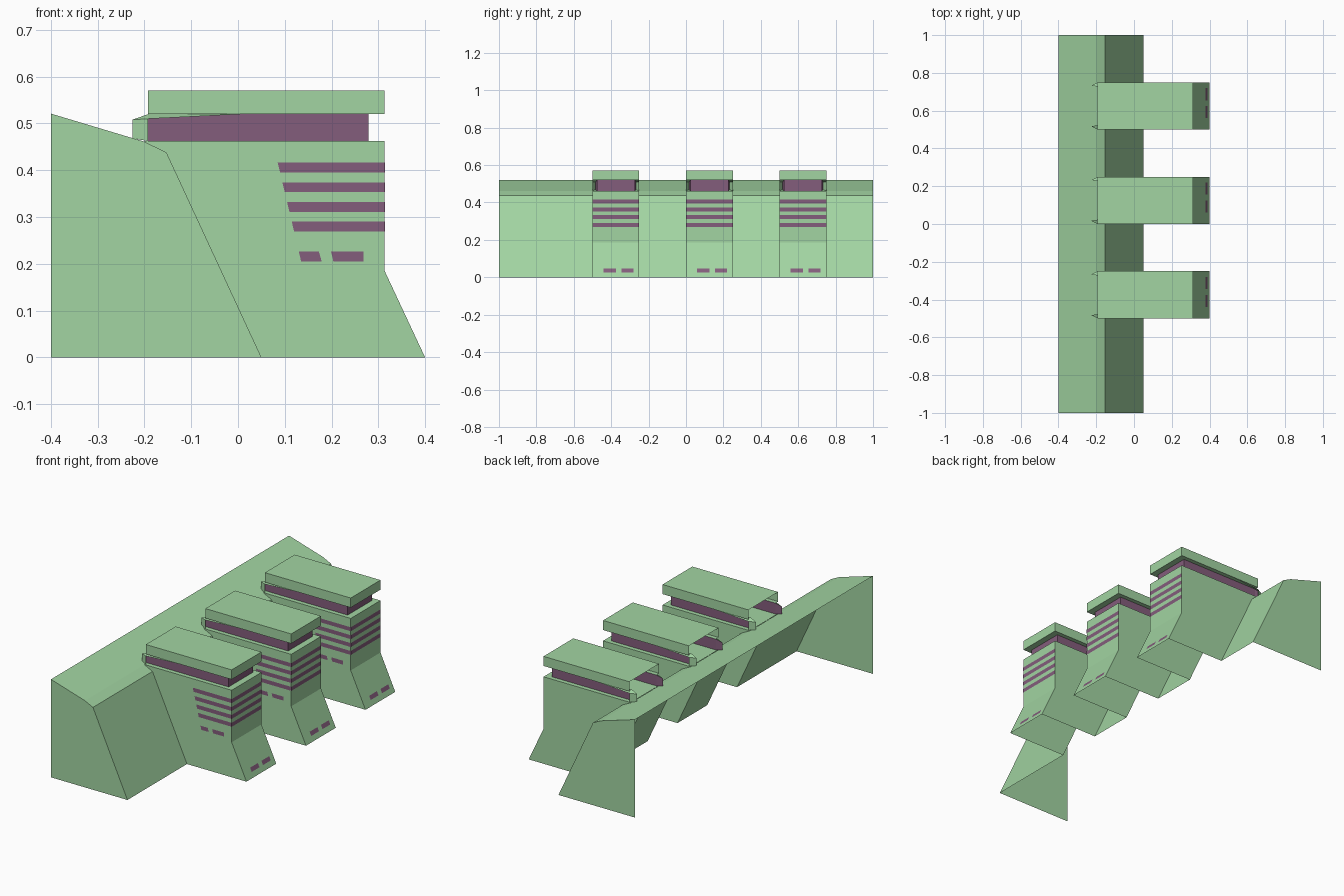
import bpy, bmesh

if "Cube" in bpy.data.objects:
    bpy.data.objects.remove(bpy.data.objects["Cube"])


def material(name, color):
    m = bpy.data.materials.new(name)
    m.diffuse_color = color
    m.use_nodes = True
    m.node_tree.nodes["Principled BSDF"].inputs["Base Color"].default_value = m.diffuse_color
    return m


GREEN = material("green_paint", (0.36, 0.66, 0.36, 1))
PURPLE = material("purple_trim", (0.23, 0.11, 0.20, 1))
STARTS = (-0.5, 0.0, 0.5)      # y where each buttress begins
W = 0.25                       # buttress width
EPS = 0.001                    # lift of painted stripes


def sheet(name, polys, mats, purple=()):
    """Open shell made of flat polygons; indices in purple use the second material."""
    bm = bmesh.new()
    for i, poly in enumerate(polys):
        f = bm.faces.new([bm.verts.new(p) for p in poly])
        f.material_index = 1 if i in purple else 0
    bmesh.ops.remove_doubles(bm, verts=bm.verts, dist=1e-5)
    me = bpy.data.meshes.new(name)
    bm.to_mesh(me)
    bm.free()
    for m in mats:
        me.materials.append(m)
    ob = bpy.data.objects.new(name, me)
    bpy.context.collection.objects.link(ob)
    return ob


def span(a, b, y0, y1):
    """Quad sweeping the xz segment a-b from y0 to y1, facing up/+x for a left of b."""
    return [(a[0], y0, a[1]), (b[0], y0, b[1]), (b[0], y1, b[1]), (a[0], y1, a[1])]


def side(pts, y, flip=False):
    """Flat xz polygon at y; clockwise points, flip to face -y."""
    s = [(x, y, z) for x, z in pts]
    return s[::-1] if flip else s


# Wall shell: open at the back, the bottom and behind each buttress
BACK, RIDGE, LIP, FOOT = (-0.4, 0.521), (-0.2, 0.461), (-0.153, 0.438), (0.05, 0)
end = [(-0.4, 0), BACK, RIDGE, LIP, FOOT]
wall = [span(BACK, RIDGE, -1, 1), side(end, -1, True), side(end, 1)]
edges = [-1] + [v for s in STARTS for v in (s, s + W)] + [1]
for y0, y1 in zip(edges[::2], edges[1::2]):
    wall += [span(RIDGE, LIP, y0, y1), span(LIP, FOOT, y0, y1)]
sheet("wall", wall, [GREEN])

TOP, KNEE, TOE = (0.313, 0.4625), (0.313, 0.186), (0.4, 0)
body = [(-0.2, 0.4625), TOP, KNEE, TOE, FOOT, LIP, RIDGE]
X0, X1, XB = -0.192, 0.313, 0.279      # cap back, cap front, window front
Z0, Z1, Z2 = 0.4625, 0.52, 0.571       # window bottom, cap bottom, cap top
IN = 0.023                             # window inset

for n, s in enumerate(STARTS, 1):
    e = s + W
    a, b = s + IN, e - IN

    # Buttress body, open below and towards the wall
    sheet(f"buttress_{n}", [
        span(body[0], TOP, s, e), span(TOP, KNEE, s, e), span(KNEE, TOE, s, e),
        side(body, s, True), side(body, e)], [GREEN])

    # Recessed window band, open at the back
    band = [(X0, Z0), (X0, Z1), (XB, Z1), (XB, Z0)]
    sheet(f"window_band_{n}", [side(band, a, True), side(band, b),
                               span((XB, Z1), (XB, Z0), a, b)], [PURPLE])

    # Roof slab with overhanging ledge, open at the back
    slab = [(X0, Z1), (X0, Z2), (X1, Z2), (X1, Z1)]
    under = [span((X1, Z1), (XB, Z1), a, b), span((X1, Z1), (X0, Z1), s, a),
             span((X1, Z1), (X0, Z1), b, e)]
    sheet(f"roof_slab_{n}", [span((X0, Z2), (X1, Z2), s, e),
                             span((X1, Z2), (X1, Z1), s, e),
                             side(slab, s, True), side(slab, e)] + under, [GREEN])

    # Small angled fins at the back corners of the window
    for label, y, d in (("front", s, 1), ("rear", e, -1)):
        t, i = y + d * 0.017, y + d * IN
        fin = [
            [(X0, y, Z0), (X0, y, Z1 - 0.01), (-0.226, t, 0.508), (-0.226, t, 0.468)],
            [(X0, y, Z1 - 0.01), (X0, i, Z1), (-0.226, t, 0.508)],
            [(X0, y, Z1 - 0.01), (0.01, y, Z1), (X0, i, Z1)],
            [(X0, i, Z0), (X0, i, Z1), (-0.226, t, 0.508), (-0.226, t, 0.468)]]
        if d > 0:
            fin = [f[::-1] for f in fin[:3]] + [fin[3]]
        else:
            fin[3] = fin[3][::-1]
        sheet(f"window_fin_{label}_{n}", fin, [GREEN, PURPLE], purple=(3,))

    # Painted stripes on the front side and the outer face
    marks = []
    for k in range(4):
        z1 = 0.416 - 0.042 * k
        z0, x = z1 - 0.021, 0.085 + 0.01 * k
        marks.append(side([(x + 0.005, z0), (x, z1), (X1 + EPS, z1), (X1 + EPS, z0)],
                          s - EPS, True))
        marks.append(span((X1 + EPS, z1), (X1 + EPS, z0), s - EPS, e))
    # Short vent dashes on the side and on the sloping foot
    marks.append(side([(0.135, 0.205), (0.13, 0.226), (0.173, 0.226), (0.179, 0.205)],
                      s - EPS, True))
    marks.append(side([(0.204, 0.205), (0.199, 0.226), (0.268, 0.226), (0.268, 0.205)],
                      s - EPS, True))
    for y in (0.06, 0.155):
        hi, lo = [(0.4 - z * 0.087 / 0.186 + EPS, z) for z in (0.046, 0.026)]
        marks.append(span(hi, lo, s + y, s + y + 0.065))
    sheet(f"stripes_{n}", marks, [PURPLE])
